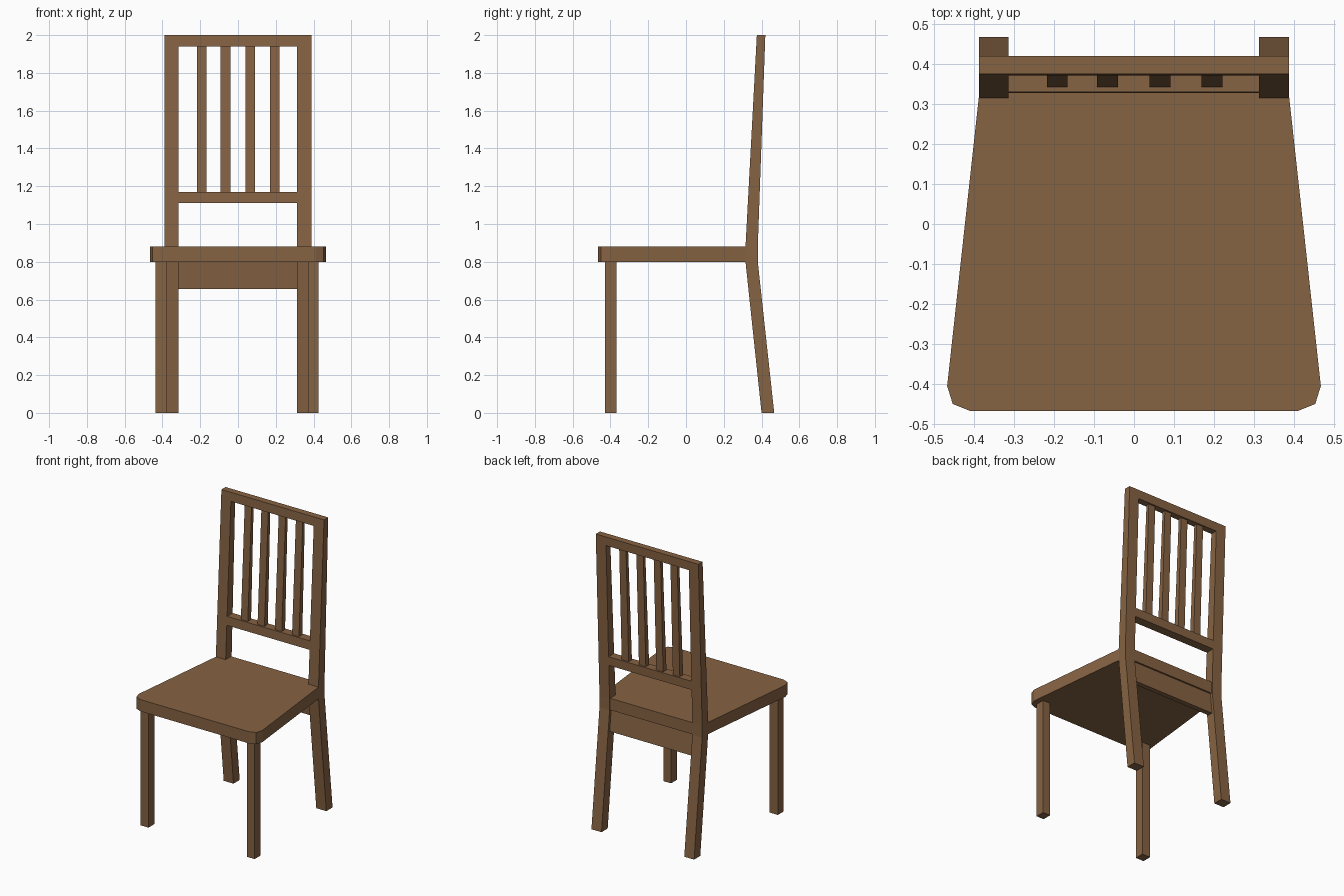
import bpy, bmesh

if "Cube" in bpy.data.objects:
    bpy.data.objects.remove(bpy.data.objects["Cube"])

wood = bpy.data.materials.new("brown wood")
wood.diffuse_color = (0.24, 0.125, 0.056, 1)
wood.use_nodes = True
wood.node_tree.nodes["Principled BSDF"].inputs["Base Color"].default_value = wood.diffuse_color


def prism(name, outline, place, a, b):
    """Extrude a 2D outline from a to b; place(u, v, w) gives the 3D point."""
    bm = bmesh.new()
    n = len(outline)
    lo = [bm.verts.new(place(u, v, a)) for u, v in outline]
    hi = [bm.verts.new(place(u, v, b)) for u, v in outline]
    bm.faces.new(lo)
    bm.faces.new(hi)
    for i in range(n):
        j = (i + 1) % n
        bm.faces.new((lo[i], lo[j], hi[j], hi[i]))
    bmesh.ops.recalc_face_normals(bm, faces=bm.faces[:])
    me = bpy.data.meshes.new(name)
    bm.to_mesh(me)
    bm.free()
    me.materials.append(wood)
    ob = bpy.data.objects.new(name, me)
    bpy.context.collection.objects.link(ob)
    return ob


def side_profile(name, yz, x0, x1):
    return prism(name, yz, lambda y, z, x: (x, y, z), x0, x1)


def plan_profile(name, xy, z0, z1):
    return prism(name, xy, lambda x, y, z: (x, y, z), z0, z1)


# lean of the backrest: front and back surfaces at height z
def front_y(z):
    return 0.315 + 0.06 * (z - 0.88) / 1.12


def back_y(z):
    return 0.38 + 0.04 * (z - 0.88) / 1.12


def leaning(name, x0, x1, z0, z1, inset_front=0.0, inset_back=0.0):
    yz = [(front_y(z0) + inset_front, z0), (back_y(z0) - inset_back, z0),
          (back_y(z1) - inset_back, z1), (front_y(z1) + inset_front, z1)]
    return side_profile(name, yz, x0, x1)


# seat: tapered to the back, clipped front corners, tucked between the posts
half = [(0.41, -0.467), (0.453, -0.45), (0.467, -0.405), (0.388, 0.316),
        (0.33, 0.316), (0.33, 0.374)]
plan_profile("seat", half + [(-x, y) for x, y in reversed(half)], 0.80, 0.88)

# front legs
for x0, x1 in ((-0.438, -0.376), (0.37, 0.427)):
    plan_profile("front_leg", [(x0, -0.43), (x1, -0.43), (x1, -0.367), (x0, -0.367)],
                 0, 0.805)

# back legs running up into the backrest posts
post = [(0.40, 0), (0.467, 0), (0.38, 0.80), (0.38, 0.88), (0.42, 2.0),
        (0.375, 2.0), (0.315, 0.88), (0.315, 0.80)]
for x0, x1 in ((-0.388, -0.314), (0.312, 0.388)):
    side_profile("back_leg_and_post", post, x0, x1)

# backrest rails and slats
leaning("top_rail", -0.32, 0.32, 1.94, 2.0)
leaning("lower_rail", -0.32, 0.32, 1.11, 1.17)
for x in (-0.192, -0.066, 0.065, 0.195):
    leaning("back_slat", x - 0.026, x + 0.026, 1.16, 1.95, 0.012, 0.012)

# apron under the back of the seat
side_profile("back_apron", [(0.328, 0.805), (0.362, 0.805), (0.378, 0.655), (0.344, 0.655)],
             -0.32, 0.32)
